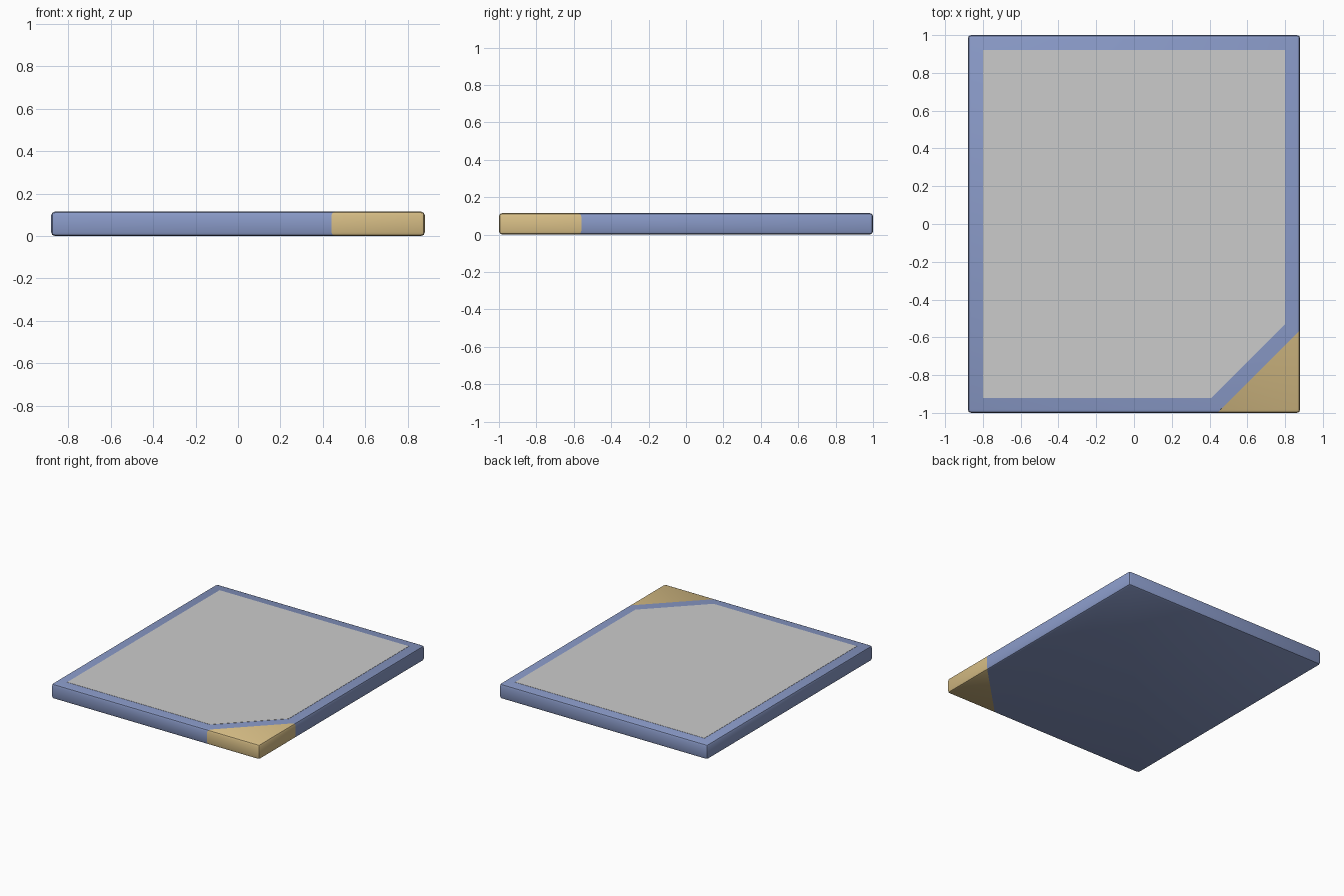
import bpy, bmesh

if "Cube" in bpy.data.objects:
    bpy.data.objects.remove(bpy.data.objects["Cube"])

W, D, H = 0.88, 1.0, 0.115
BEVEL = 0.018
CUT_POINT, CUT_NORMAL = (0.44, -1.0, 0), (1, -1, 0)  # diagonal corner split


def make_object(name, bm, color=None, smooth=False):
    bmesh.ops.recalc_face_normals(bm, faces=bm.faces)
    mesh = bpy.data.meshes.new(name)
    bm.to_mesh(mesh)
    bm.free()
    obj = bpy.data.objects.new(name, mesh)
    bpy.context.collection.objects.link(obj)
    if color:
        mat = bpy.data.materials.new(name + "_material")
        mat.diffuse_color = color
        mat.use_nodes = True
        mat.node_tree.nodes["Principled BSDF"].inputs["Base Color"].default_value = mat.diffuse_color
        mesh.materials.append(mat)
    if smooth:
        bpy.ops.object.select_all(action='DESELECT')
        obj.select_set(True)
        bpy.context.view_layer.objects.active = obj
        bpy.ops.object.shade_smooth_by_angle()
    return obj


def slab_piece(name, color, keep_corner):
    # Bevelled slab, trimmed to one side of the diagonal
    bm = bmesh.new()
    bmesh.ops.create_cube(bm, size=1)
    for v in bm.verts:
        v.co = (v.co.x * 2 * W, v.co.y * 2 * D, (v.co.z + 0.5) * H)
    bmesh.ops.bevel(bm, geom=bm.edges[:], offset=BEVEL, segments=2,
                    profile=0.5, affect='EDGES')
    cut = bmesh.ops.bisect_plane(
        bm, geom=bm.verts[:] + bm.edges[:] + bm.faces[:],
        plane_co=CUT_POINT, plane_no=CUT_NORMAL,
        clear_inner=keep_corner, clear_outer=not keep_corner)
    edges = [e for e in cut['geom_cut'] if isinstance(e, bmesh.types.BMEdge)]
    bmesh.ops.contextual_create(bm, geom=edges)
    return make_object(name, bm, color, smooth=True)


slab_piece("cover_body", (0.25, 0.32, 0.57, 1), False)
slab_piece("corner_guard", (0.69, 0.52, 0.24, 1), True)

# Inlaid top panel with a clipped corner, almost flush with the body
outline = [(-0.80, 0.92), (-0.80, -0.92), (0.41, -0.92), (0.80, -0.53), (0.80, 0.92)]
bm = bmesh.new()
face = bm.faces.new([bm.verts.new((x, y, H - 0.01)) for x, y in outline])
top = bmesh.ops.extrude_face_region(bm, geom=[face])
bmesh.ops.translate(bm, vec=(0, 0, 0.0115),
                    verts=[v for v in top['geom'] if isinstance(v, bmesh.types.BMVert)])
make_object("top_panel", bm)
